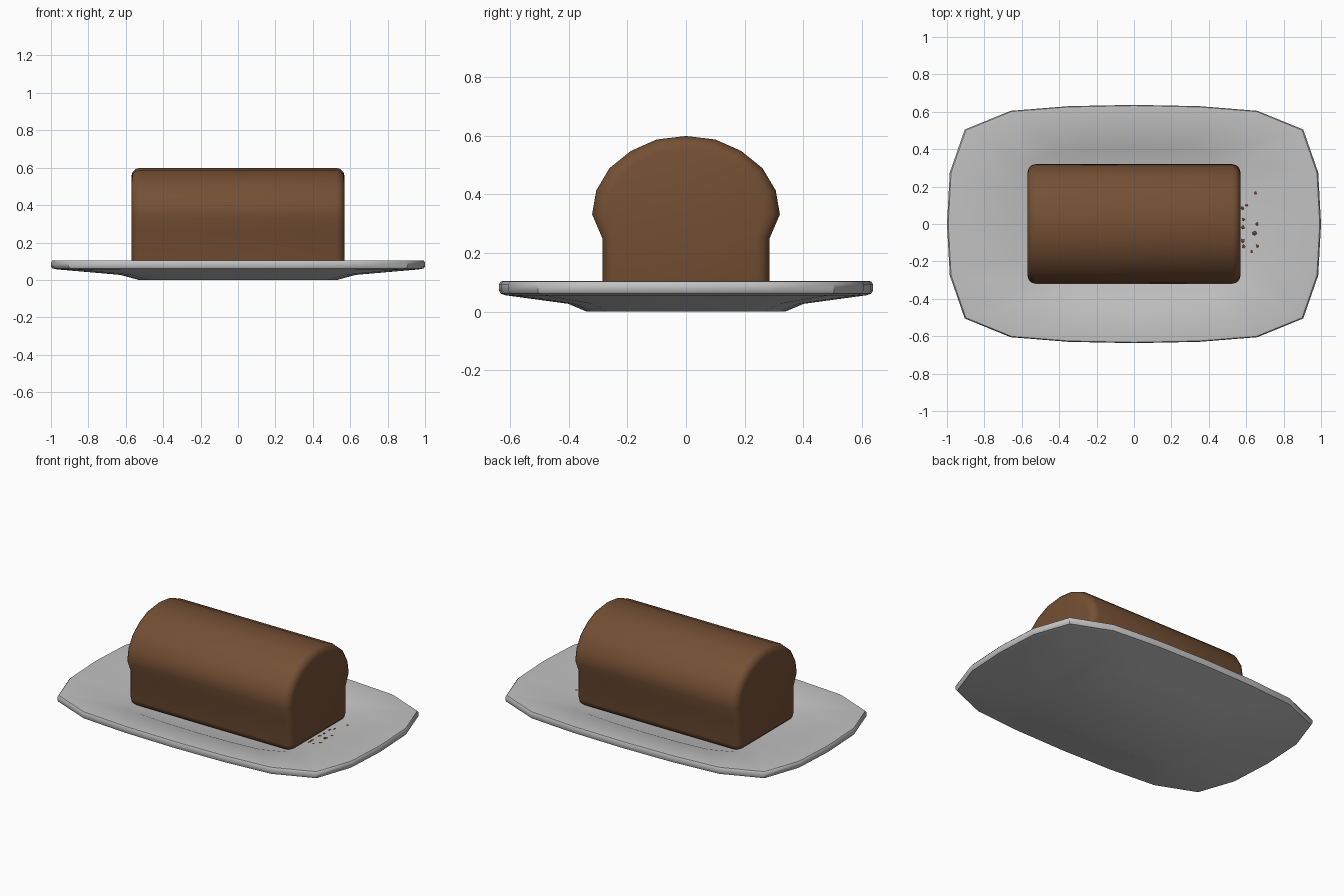
import bpy, bmesh, math, random

if "Cube" in bpy.data.objects:
    bpy.data.objects.remove(bpy.data.objects["Cube"])

random.seed(4)


def material(name, rgb):
    m = bpy.data.materials.new(name)
    m.diffuse_color = (*rgb, 1)
    m.use_nodes = True
    m.node_tree.nodes["Principled BSDF"].inputs["Base Color"].default_value = m.diffuse_color
    return m


BROWN = material("bread_brown", (0.175, 0.079, 0.034))
GREY = material("plate_grey", (0.54, 0.54, 0.54))


def make_object(name, bm, mat):
    bmesh.ops.recalc_face_normals(bm, faces=bm.faces)
    mesh = bpy.data.meshes.new(name)
    bm.to_mesh(mesh)
    bm.free()
    mesh.materials.append(mat)
    ob = bpy.data.objects.new(name, mesh)
    bpy.context.collection.objects.link(ob)
    return ob


def finish(ob, bevel=0, segments=2, limit=50, smooth=35):
    bpy.ops.object.select_all(action='DESELECT')
    ob.select_set(True)
    bpy.context.view_layer.objects.active = ob
    if bevel:
        b = ob.modifiers.new("bevel", 'BEVEL')
        b.width, b.segments = bevel, segments
        b.limit_method, b.angle_limit = 'ANGLE', math.radians(limit)
        bpy.ops.object.modifier_apply(modifier=b.name)
    bpy.ops.object.shade_smooth_by_angle(angle=math.radians(smooth))


def loft(bm, rings):
    loops = [[bm.verts.new(p) for p in ring] for ring in rings]
    n = len(loops[0])
    for a, b in zip(loops, loops[1:]):
        for i in range(n):
            j = (i + 1) % n
            bm.faces.new((a[i], a[j], b[j], b[i]))
    bm.faces.new(loops[0][::-1])
    bm.faces.new(loops[-1])


# plate: rounded rectangle outline, mirrored from one quarter
q = [(1, 0), (0.985, 0.275), (0.905, 0.505), (0.66, 0.605), (0.35, 0.63), (0, 0.637)]
half = q + [(-x, y) for x, y in q[-2::-1]]
outline = half + [(x, -y) for x, y in half[-2:0:-1]]
# (scale, height) from the foot out to the rim and back into the well
profile = [(0.53, 0), (0.63, 0.027), (0.965, 0.056), (0.993, 0.062), (1, 0.072), (1, 0.094),
           (0.993, 0.103), (0.975, 0.105), (0.64, 0.073), (0.54, 0.045)]
bm = bmesh.new()
loft(bm, [[(x * s, y * s, z) for x, y in outline] for s, z in profile])
finish(make_object("plate", bm, GREY), smooth=40)

# loaf: domed section swept along x, with softened ends and base
right = [(0.285, 0.045), (0.285, 0.25), (0.32, 0.332), (0.306, 0.413),
         (0.261, 0.489), (0.188, 0.548), (0.1, 0.587)]
section = right + [(0, 0.599)] + [(-y, z) for y, z in reversed(right)]
bm = bmesh.new()
loft(bm, [[(x, y, z) for y, z in section] for x in (-0.57, 0.57)])
finish(make_object("loaf", bm, BROWN), bevel=0.045, segments=3, smooth=45)

# crumbs scattered at the right-hand end
spots = [(0.65, 0.165), (0.605, 0.1), (0.582, 0.085), (0.585, 0.025), (0.658, 0),
         (0.583, -0.018), (0.645, -0.05), (0.582, -0.09), (0.587, -0.12),
         (0.63, -0.148), (0.66, -0.118)]
bm = bmesh.new()
for x, y in spots:
    r = random.uniform(0.009, 0.014)
    new = bmesh.ops.create_icosphere(bm, subdivisions=1, radius=r)["verts"]
    z = 0.045 + max(0, min(1, (x - 0.54) / 0.1)) * 0.028
    for v in new:
        v.co.z *= 0.6
        v.co.x += x
        v.co.y += y
        v.co.z += z
make_object("crumbs", bm, BROWN)
